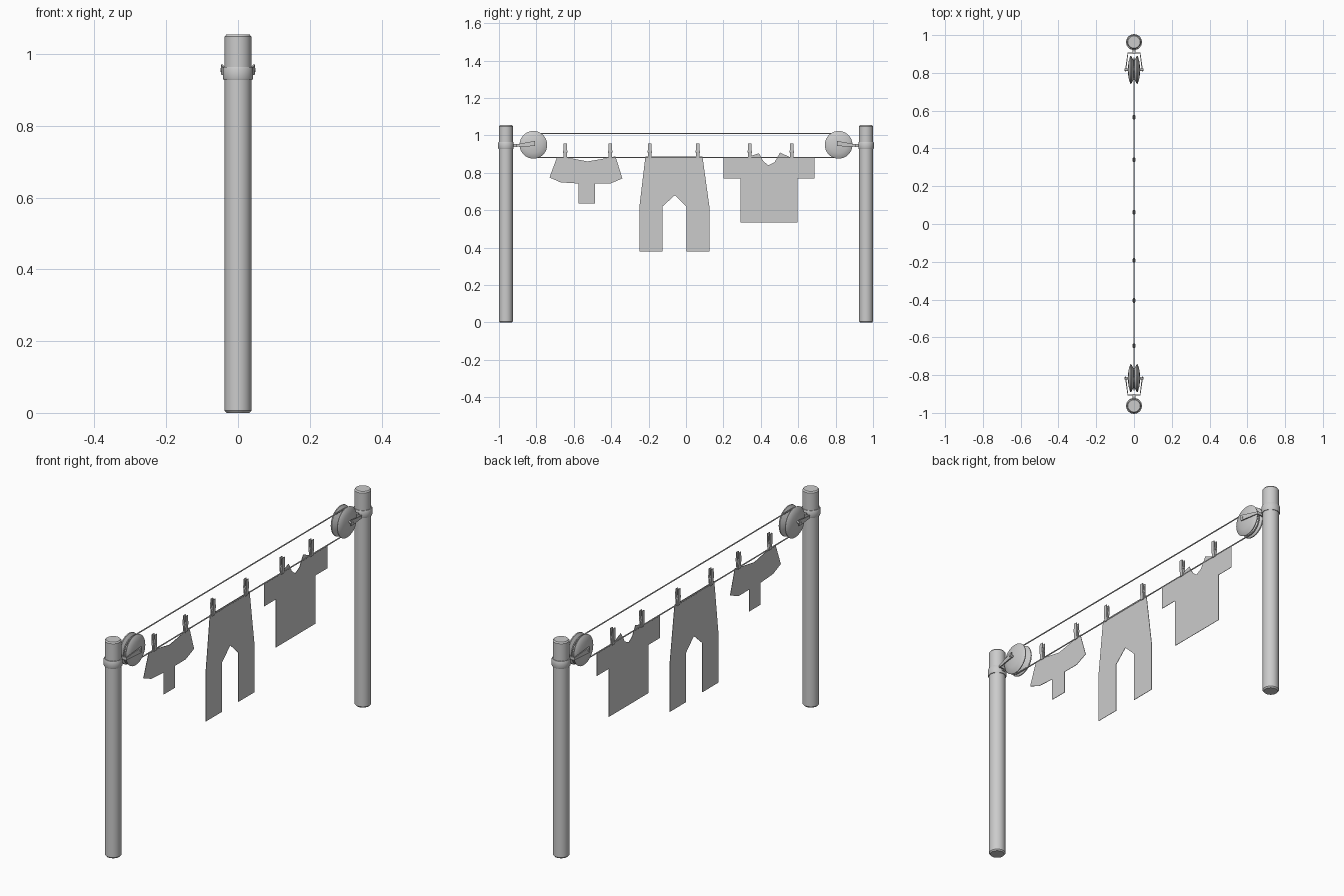
import bpy
import bmesh
from math import cos, sin, pi
from mathutils import Vector, Matrix

cube = bpy.data.objects.get("Cube")
if cube:
    bpy.data.objects.remove(cube, do_unlink=True)

END_Y, PULLEY_Y, AXLE_Z = 0.963, 0.816, 0.95
ROPE_R = 0.064


def make_object(name, bm, smooth=True):
    bmesh.ops.recalc_face_normals(bm, faces=bm.faces)
    mesh = bpy.data.meshes.new(name)
    bm.to_mesh(mesh)
    bm.free()
    obj = bpy.data.objects.new(name, mesh)
    bpy.context.collection.objects.link(obj)
    if smooth:
        bpy.ops.object.select_all(action="DESELECT")
        obj.select_set(True)
        bpy.context.view_layer.objects.active = obj
        bpy.ops.object.shade_smooth_by_angle(angle=0.6)
    return obj


def lathe(name, profile, location, axis="Z", steps=40, closed=False):
    """Spin (radius, height) points around an axis."""
    bm = bmesh.new()
    verts = [bm.verts.new((r, 0, h)) for r, h in profile]
    edges = [bm.edges.new(pair) for pair in zip(verts, verts[1:])]
    if closed:
        edges.append(bm.edges.new((verts[-1], verts[0])))
    bmesh.ops.spin(bm, geom=verts + edges, cent=(0, 0, 0), axis=(0, 0, 1),
                   angle=2 * pi, steps=steps)
    bmesh.ops.remove_doubles(bm, verts=bm.verts, dist=0.00001)
    if axis == "X":
        bm.transform(Matrix.Rotation(pi / 2, 4, "Y"))
    bm.transform(Matrix.Translation(location))
    return make_object(name, bm)


def bar(name, start, end, half_start, half_end):
    """Tapered rectangular bar running along y; halves are (x, z) sizes."""
    bm = bmesh.new()
    rings = []
    for p, (hx, hz) in ((start, half_start), (end, half_end)):
        rings.append([bm.verts.new(Vector(p) + Vector((sx * hx, 0, sz * hz)))
                      for sx, sz in ((-1, -1), (1, -1), (1, 1), (-1, 1))])
    a, b = rings
    bm.faces.new(a)
    bm.faces.new(b)
    for i in range(4):
        j = (i + 1) % 4
        bm.faces.new((a[i], a[j], b[j], b[i]))
    return make_object(name, bm, smooth=False)


# Posts, collars, pulleys and their forked brackets at both ends
for end, s in (("front", -1), ("back", 1)):
    lathe(f"{end}_post",
          [(0, 0), (0.032, 0), (0.037, 0.006), (0.037, 1.049), (0.032, 1.055), (0, 1.055)],
          (0, s * END_Y, 0))
    lathe(f"{end}_collar",
          [(0.036, -0.018), (0.040, -0.018), (0.042, -0.014), (0.042, 0.014),
           (0.040, 0.018), (0.036, 0.018)],
          (0, s * END_Y, 0.946), closed=True)

    # Two rounded flanges with a V groove between them
    half = [(0.046, 0), (0.073, 0.014), (0.074, 0.018), (0.071, 0.021),
            (0.045, 0.028), (0.018, 0.032), (0, 0.032)]
    profile = [(r, -h) for r, h in reversed(half[1:])] + half
    lathe(f"{end}_pulley", profile, (0, s * PULLEY_Y, AXLE_Z), axis="X")
    lathe(f"{end}_axle",
          [(0, -0.049), (0.006, -0.049), (0.006, 0.049), (0, 0.049)],
          (0, s * PULLEY_Y, AXLE_Z + 0.006), axis="X", steps=16)

    bar(f"{end}_bracket_stem", (0, s * 0.93, 0.946), (0, s * 0.90, 0.946),
        (0.007, 0.007), (0.007, 0.007))
    bar(f"{end}_bracket_crossbar", (0, s * 0.909, 0.946), (0, s * 0.902, 0.946),
        (0.034, 0.007), (0.034, 0.007))
    for side, k in (("left", 1), ("right", -1)):
        bar(f"{end}_bracket_{side}_arm", (k * 0.032, s * 0.906, 0.946),
            (k * 0.045, s * 0.808, 0.957), (0.002, 0.006), (0.003, 0.014))

# Endless rope looped around both pulleys
loop = []
for s in (1, -1):
    for i in range(17):
        a = -pi / 2 + pi * i / 16
        loop.append((0, s * (PULLEY_Y + ROPE_R * cos(a)),
                     AXLE_Z - 0.004 + s * ROPE_R * sin(a)))
curve = bpy.data.curves.new("rope", "CURVE")
curve.dimensions = "3D"
curve.bevel_depth = 0.003
curve.bevel_resolution = 2
spline = curve.splines.new("POLY")
spline.points.add(len(loop) - 1)
for point, co in zip(spline.points, loop):
    point.co = (*co, 1)
spline.use_cyclic_u = True
bpy.context.collection.objects.link(bpy.data.objects.new("rope", curve))


# Flat garments as (y, z) outlines
def garment(name, outline):
    bm = bmesh.new()
    bm.faces.new([bm.verts.new((0, y, z)) for y, z in outline])
    obj = make_object(name, bm, smooth=False)
    thick = obj.modifiers.new("cloth", "SOLIDIFY")
    thick.thickness = 0.002
    thick.offset = 0


garment("blouse", [
    (-.69, .882), (-.61, .877), (-.527, .861), (-.45, .874), (-.377, .888),
    (-.34, .77), (-.404, .743), (-.487, .743), (-.487, .636), (-.575, .636),
    (-.575, .743), (-.67, .749), (-.73, .775)])
garment("trousers", [
    (-.217, .888), (.088, .888), (.125, .62), (.125, .38), (.002, .38),
    (.002, .62), (-.06, .68), (-.126, .62), (-.126, .38), (-.249, .38),
    (-.249, .62)])
garment("shirt", [
    (.2, .882), (.323, .882), (.39, .905), (.414, .861), (.441, .84),
    (.473, .856), (.503, .908), (.56, .882), (.687, .882), (.687, .77),
    (.596, .77), (.596, .535), (.291, .535), (.291, .77), (.2, .77)])

# Clothes pegs: two prongs gripping the rope, with a spring between
for n, y in enumerate((-.645, -.405, -.193, .062, .34, .565), 1):
    bm = bmesh.new()
    for k in (-1, 1):
        shape = [(0.001, 0.877), (0.005, 0.877), (0.009, 0.915),
                 (0.008, 0.958), (0.005, 0.958), (0.001, 0.915)]
        face = bm.faces.new([bm.verts.new((k * x, y - 0.009, z)) for x, z in shape])
        out = bmesh.ops.extrude_face_region(bm, geom=[face])
        bmesh.ops.translate(bm, vec=(0, 0.018, 0),
                            verts=[v for v in out["geom"] if isinstance(v, bmesh.types.BMVert)])
    bmesh.ops.create_cone(bm, cap_ends=True, segments=10, radius1=0.005,
                          radius2=0.005, depth=0.024,
                          matrix=Matrix.Translation((0, y, 0.915)) @ Matrix.Rotation(pi / 2, 4, "X"))
    make_object(f"peg_{n}", bm, smooth=False)
